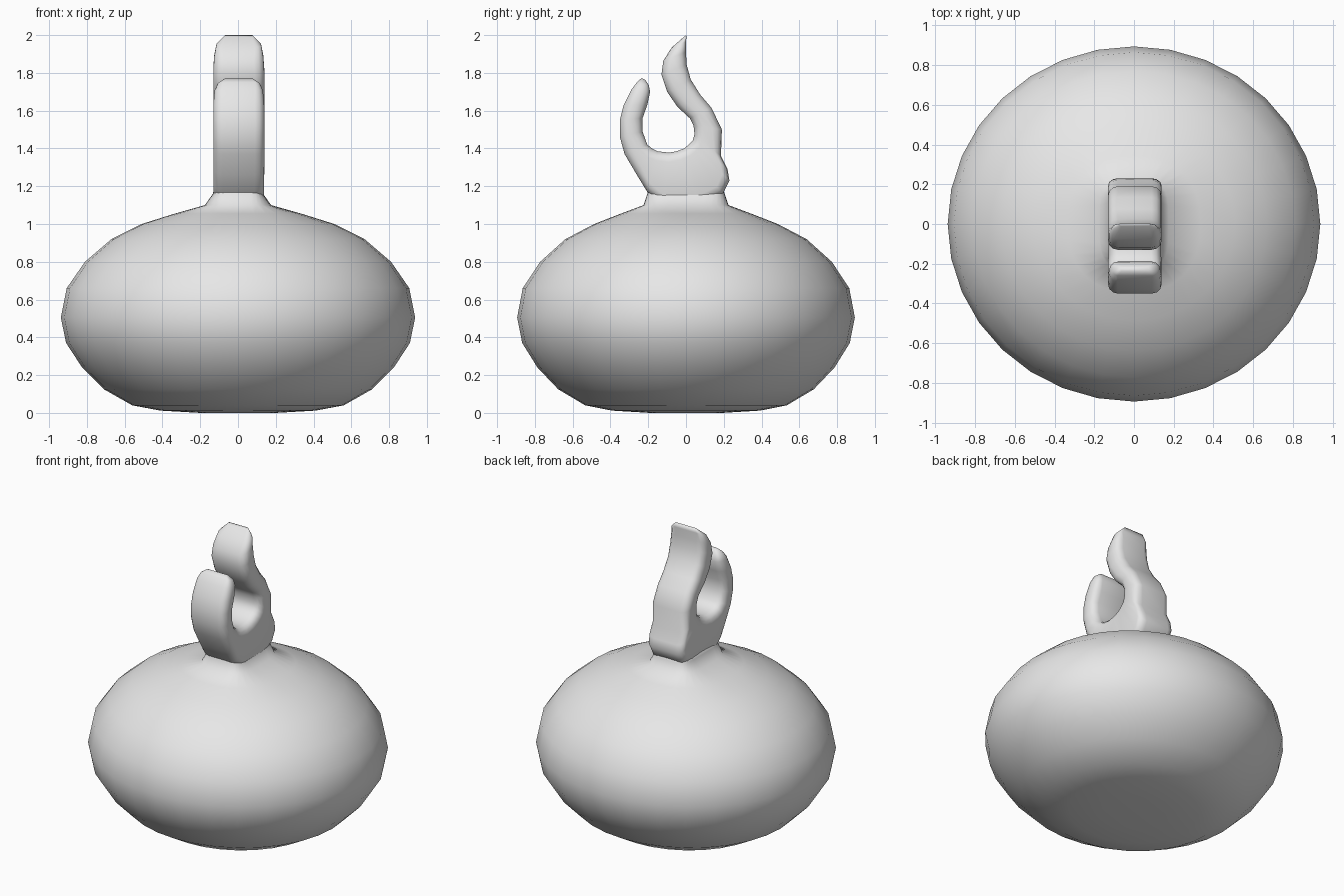
import bpy, bmesh, math

grey = bpy.data.materials.new("light_grey")
grey.diffuse_color = (0.8, 0.8, 0.8, 1)


def loft(name, rings):
    """Skin closed rings of equal size and cap both ends."""
    bm = bmesh.new()
    loops = [[bm.verts.new(p) for p in ring] for ring in rings]
    n = len(loops[0])
    for a, b in zip(loops, loops[1:]):
        for i in range(n):
            j = (i + 1) % n
            bm.faces.new((a[i], a[j], b[j], b[i]))
    bm.faces.new(loops[0][::-1])
    bm.faces.new(loops[-1])
    bmesh.ops.recalc_face_normals(bm, faces=bm.faces)
    for f in bm.faces:
        f.smooth = True
    mesh = bpy.data.meshes.new(name)
    bm.to_mesh(mesh)
    bm.free()
    mesh.materials.append(grey)
    obj = bpy.data.objects.new(name, mesh)
    bpy.context.collection.objects.link(obj)
    return obj


def body_ring(rx, ry, z, power=1.0, n=32):
    """Ellipse that becomes a rounded rectangle as power drops."""
    ring = []
    for i in range(n):
        a = 2 * math.pi * i / n
        c, s = math.cos(a), math.sin(a)
        ring.append((rx * math.copysign(abs(c) ** power, c),
                     ry * math.copysign(abs(s) ** power, s), z))
    return ring


# squat round body, slightly wider in x, flaring up into the neck
body = [(0.2, 0.0), (0.41, 0.012), (0.56, 0.04), (0.71, 0.125), (0.825, 0.24),
        (0.91, 0.37), (0.938, 0.505), (0.907, 0.66), (0.81, 0.80),
        (0.67, 0.92), (0.51, 1.0)]
rings = [body_ring(r, r * 0.953, z) for r, z in body]
rings += [body_ring(0.335, 0.345, 1.055, 0.85),
          body_ring(0.175, 0.225, 1.10, 0.55),
          body_ring(0.133, 0.205, 1.16, 0.4),
          body_ring(0.125, 0.19, 1.20, 0.4)]
loft("body", rings)

# two-pronged hook: outer (y, z), inner (y, z), half width
hook = [
    (-0.235, 1.773, -0.215, 1.762, 0.075),
    (-0.26, 1.75, -0.197, 1.735, 0.112),
    (-0.29, 1.71, -0.19, 1.70, 0.128),
    (-0.33, 1.63, -0.205, 1.63, 0.135),
    (-0.35, 1.55, -0.23, 1.56, 0.135),
    (-0.35, 1.46, -0.23, 1.49, 0.135),
    (-0.325, 1.37, -0.205, 1.42, 0.135),
    (-0.26, 1.26, -0.18, 1.40, 0.135),
    (-0.205, 1.17, -0.15, 1.385, 0.133),
    (-0.12, 1.10, -0.09, 1.378, 0.133),
    (0.08, 1.10, -0.05, 1.385, 0.133),
    (0.195, 1.16, -0.01, 1.40, 0.133),
    (0.23, 1.23, 0.015, 1.42, 0.135),
    (0.22, 1.29, 0.035, 1.44, 0.135),
    (0.185, 1.36, 0.045, 1.475, 0.135),
    (0.19, 1.50, 0.04, 1.52, 0.135),
    (0.135, 1.615, 0.02, 1.56, 0.135),
    (0.075, 1.685, -0.045, 1.62, 0.135),
    (0.025, 1.765, -0.10, 1.70, 0.135),
    (0.003, 1.845, -0.13, 1.79, 0.135),
    (0.0, 1.91, -0.12, 1.865, 0.13),
    (0.0, 1.965, -0.075, 1.935, 0.118),
    (0.003, 2.0, -0.012, 1.99, 0.075),
]


def hook_ring(oy, oz, iy, iz, w):
    """Rounded rectangle spanning from the outer to the inner point."""
    t = math.dist((oy, oz), (iy, iz))
    c = min(0.05, 0.4 * t)
    ring = []
    for sx, st, start in ((1, 1, 0), (-1, 1, 90), (-1, -1, 180), (1, -1, 270)):
        for k in range(4):
            a = math.radians(start + 30 * k)
            x = sx * (w - c) + c * math.cos(a)
            f = 0.5 + (st * (t / 2 - c) + c * math.sin(a)) / t
            ring.append((x + 0.004, oy + (iy - oy) * f, oz + (iz - oz) * f))
    return ring


loft("hook", [hook_ring(*s) for s in hook])
